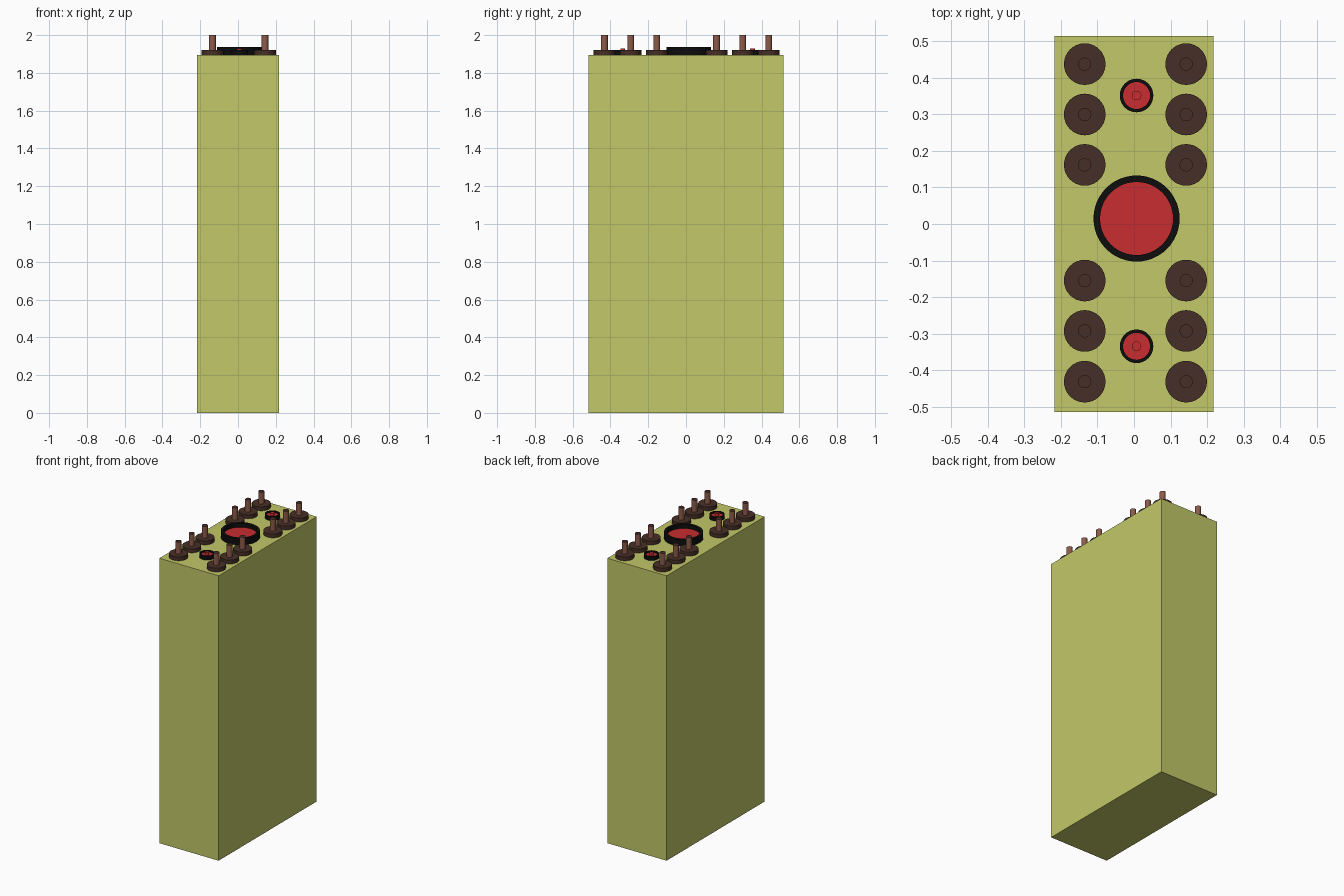
import bpy
from math import cos, sin, tau

cube = bpy.data.objects.get("Cube")
if cube:
    bpy.data.objects.remove(cube, do_unlink=True)

TOP = 1.895


def material(name, rgb):
    m = bpy.data.materials.new(name)
    m.use_nodes = True
    m.diffuse_color = (*rgb, 1)
    m.node_tree.nodes["Principled BSDF"].inputs["Base Color"].default_value = (*rgb, 1)
    return m


olive = material("olive_yellow", (0.54, 0.58, 0.138))
black = material("black_rubber", (0.004, 0.004, 0.004))
red = material("red", (0.58, 0.026, 0.03))
dark_brown = material("dark_brown", (0.062, 0.028, 0.02))
copper = material("copper_brown", (0.27, 0.105, 0.07))


def lathe(name, x, y, profile, mats, rule=None, sides=32):
    """Revolve (radius, height above lid) points; the ends are capped where open."""
    verts = [(r * cos(tau * i / sides), r * sin(tau * i / sides), z)
             for r, z in profile for i in range(sides)]
    faces = []
    for k in range(len(profile) - 1):
        for i in range(sides):
            j = (i + 1) % sides
            faces.append((k * sides + i, k * sides + j,
                          (k + 1) * sides + j, (k + 1) * sides + i))
    faces.append(tuple(reversed(range(sides))))
    last = (len(profile) - 1) * sides
    faces.append(tuple(range(last, last + sides)))
    mesh = bpy.data.meshes.new(name)
    mesh.from_pydata(verts, [], faces)
    for m in mats:
        mesh.materials.append(m)
    mesh.update()
    if rule:
        for p in mesh.polygons:
            p.material_index = rule(p)
    obj = bpy.data.objects.new(name, mesh)
    obj.location = (x, y, TOP)
    bpy.context.collection.objects.link(obj)
    bpy.ops.object.select_all(action="DESELECT")
    obj.select_set(True)
    bpy.context.view_layer.objects.active = obj
    bpy.ops.object.shade_smooth_by_angle()
    return obj


# Case
bpy.ops.mesh.primitive_cube_add(size=1, location=(0, 0, TOP / 2))
case = bpy.context.object
case.name = "case"
case.scale = (0.436, 1.03, TOP)
case.data.materials.append(olive)

# Terminals: a dark washer with a copper post, dark on its end
for x, side in ((-0.135, "right"), (0.143, "left")):
    for n, y in enumerate((-0.432, -0.293, -0.155, 0.162, 0.3, 0.438)):
        lathe(f"{side}_washer_{n + 1}", x, y,
              [(0.057, 0), (0.057, 0.026)], [dark_brown])
        lathe(f"{side}_post_{n + 1}", x, y,
              [(0.018, 0.02), (0.018, 0.105)], [copper, dark_brown],
              lambda p: int(p.normal.z > 0.5), sides=24)

# Central port: black collar around a recessed red disc
lathe("central_collar", 0.007, 0.015,
      [(0.118, 0), (0.118, 0.043), (0.1, 0.043), (0.1, 0.017)], [black, red],
      lambda p: int(p.normal.z > 0.5 and p.center.z < 0.03), sides=48)

# Small vent plugs: black collar, red floor and a red nub
for name, y in (("front", -0.335), ("back", 0.352)):
    lathe(f"{name}_vent_collar", 0.007, y,
          [(0.046, 0), (0.046, 0.026), (0.037, 0.026), (0.037, 0.016)],
          [black, red],
          lambda p: int(p.normal.z > 0.5 and p.center.z < 0.02))
    lathe(f"{name}_vent_nub", 0.007, y,
          [(0.013, 0.01), (0.013, 0.034)], [red], sides=24)
